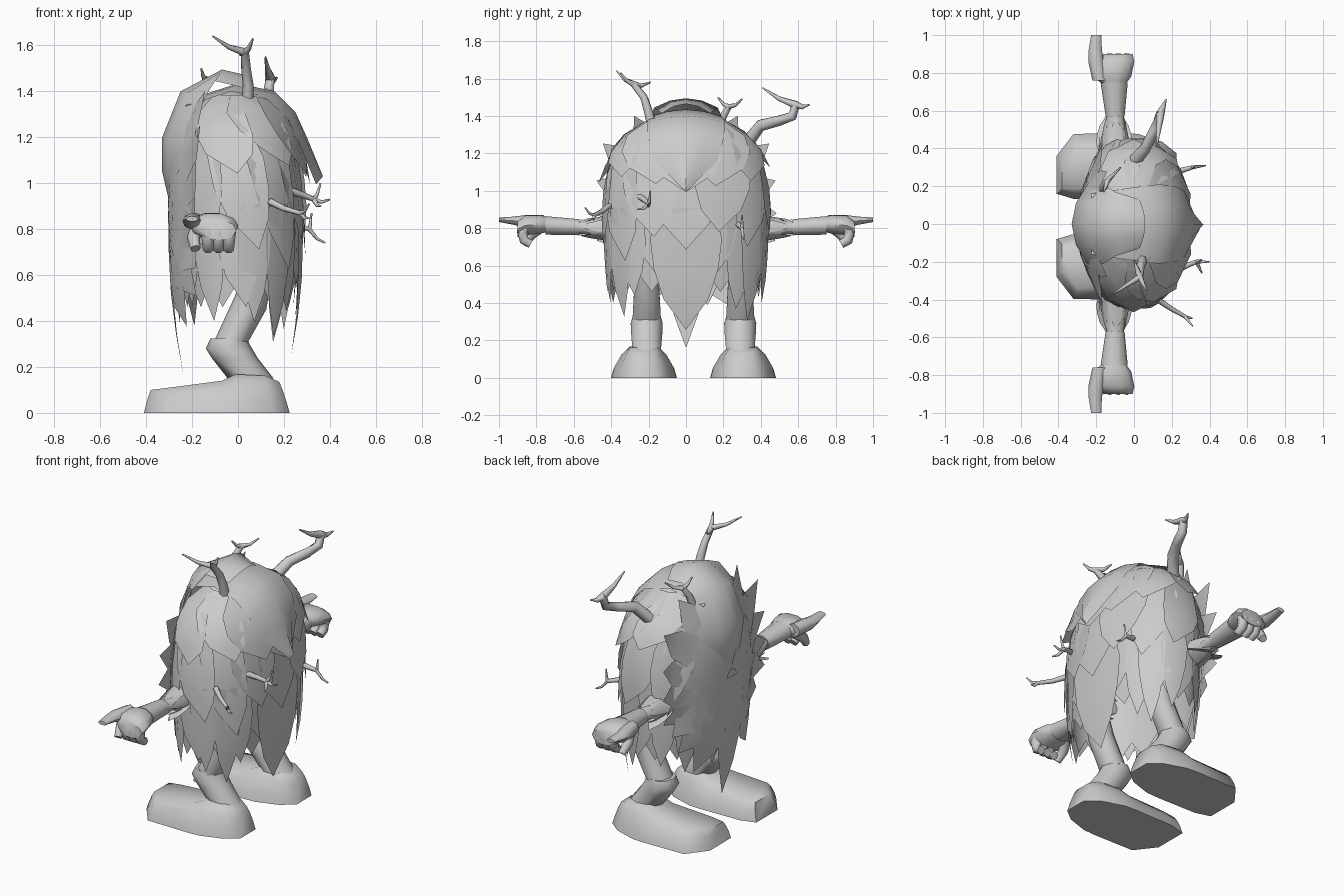
import bpy, bmesh, math, random
from mathutils import Vector

if "Cube" in bpy.data.objects:
    bpy.data.objects.remove(bpy.data.objects["Cube"])

random.seed(4)
gray = bpy.data.materials.new("plain gray")
gray.diffuse_color = (0.6, 0.6, 0.6, 1)
gray.use_nodes = True
gray.node_tree.nodes["Principled BSDF"].inputs["Base Color"].default_value = gray.diffuse_color


def finish(name, bm, closed=True, angle=55):
    if closed:
        bmesh.ops.recalc_face_normals(bm, faces=bm.faces)
    me = bpy.data.meshes.new(name)
    bm.to_mesh(me)
    bm.free()
    me.materials.append(gray)
    ob = bpy.data.objects.new(name, me)
    bpy.context.collection.objects.link(ob)
    bpy.ops.object.select_all(action='DESELECT')
    ob.select_set(True)
    bpy.context.view_layer.objects.active = ob
    bpy.ops.object.shade_smooth_by_angle(angle=math.radians(angle))
    return ob


def loft(bm, rings):
    rows = [[bm.verts.new(p) for p in r] for r in rings]
    n = len(rows[0])
    for a, b in zip(rows, rows[1:]):
        for i in range(n):
            bm.faces.new((a[i], a[(i + 1) % n], b[(i + 1) % n], b[i]))
    bm.faces.new(rows[0][::-1])
    bm.faces.new(rows[-1])


def tube(bm, pts, r0, r1, n=6):
    pts = [Vector(p) for p in pts]
    rings = []
    for i, p in enumerate(pts):
        d = (pts[min(i + 1, len(pts) - 1)] - pts[max(i - 1, 0)]).normalized()
        u = d.cross(Vector((0.9, 0.2, .3))).normalized()
        v = d.cross(u)
        r = r0 + (r1 - r0) * i / (len(pts) - 1)
        rings.append([p + r * (u * math.cos(k * math.tau / n) + v * math.sin(k * math.tau / n))
                      for k in range(n)])
    loft(bm, rings)


# Body half-depth and half-width by height
PROFILE = [(.15, .19, .34), (.4, .235, .39), (.6, .255, .41), (.9, .26, .42), (1.05, .255, .415),
           (1.2, .235, .375), (1.28, .21, .33), (1.36, .15, .24), (1.4, .09, .14), (1.425, .01, .01)]


def half(z):
    z = min(max(z, .15), 1.425)
    for (z0, a0, b0), (z1, a1, b1) in zip(PROFILE, PROFILE[1:]):
        if z <= z1:
            t = (z - z0) / (z1 - z0)
            return a0 + (a1 - a0) * t, b0 + (b1 - b0) * t


def skin(th, z, lift=0):
    a, b = half(z)
    c, s = math.cos(th), math.sin(th)
    return Vector(((a + lift) * math.copysign(abs(c) ** .85, c),
                   (b + lift) * math.copysign(abs(s) ** .92, s), z + lift * .3))


# Core body, open below with a ragged hem
bm = bmesh.new()
N = 28
rows = []
for z in (.5, .6, .9, 1.05, 1.2, 1.28, 1.36, 1.4, 1.425):
    rows.append([bm.verts.new(skin(i * math.tau / N, z if z > .5 else (.46, .57)[i % 2]))
                 for i in range(N)])
for a, b in zip(rows, rows[1:]):
    for i in range(N):
        bm.faces.new((a[i], a[(i + 1) % N], b[(i + 1) % N], b[i]))
bm.faces.new(rows[-1])
finish("body", bm, False)


def leaf(bm, f, widths=(.75, 1, .9, .62)):
    """Pointed lock of hair; f(t, u) maps length t and side u to a point."""
    grid = [[bm.verts.new(f(k / len(widths), u * w)) for u in (-1, 0, 1)]
            for k, w in enumerate(widths)]
    tip = bm.verts.new(f(1, 0))
    for a, b in zip(grid, grid[1:]):
        for i in (0, 1):
            bm.faces.new((a[i], b[i], b[i + 1], a[i + 1]))
    for i in (0, 1):
        bm.faces.new((grid[-1][i], tip, grid[-1][i + 1]))


# Hanging hair rows: name, count, top, tip, lift, jitter, backward sweep
for name, n, top, low, lift, jit, swp in (("hair_lower", 15, .98, .42, .012, .07, .2),
                                          ("hair_middle", 11, 1.24, .68, .03, .1, .4),
                                          ("hair_upper", 9, 1.38, 1.04, .04, .07, .6)):
    bm = bmesh.new()
    for i in range(n):
        th0 = math.remainder(i * math.tau / n, math.tau)
        if math.cos(th0) < -.75 and n < 15:
            continue
        end = low + random.uniform(-jit, jit)
        if n == 15 and .3 < abs(th0) < .7:
            end = .54
        sweep = -swp * math.sin(th0)
        hw = .72 * math.tau / n
        off = random.uniform(0, .015)
        leaf(bm, lambda t, u: skin(th0 + u * hw + sweep * t, top + (end - top) * t,
                                   lift * (.2 + t) + off))
    finish(name, bm, False)

# Long tail locks at the back and flanks
bm = bmesh.new()
for th0, end in ((0, .25), (-.95, .32), (.95, .3), (1.35, .39), (-1.35, .39)):
    hw = .42 if th0 == 0 else .24
    leaf(bm, lambda t, u: skin(th0 + u * hw, .9 + (end - .9) * t, .025))
finish("back_locks", bm, False)


# Face fan: locks radiating from the face, tips past the silhouette
def fan_point(a, r, w):
    y = r * math.sin(a) + w * math.cos(a)
    z = .88 + r * math.cos(a) - w * math.sin(a)
    ax, ay = half(z)
    return Vector((-max(ax, .18) * math.sqrt(max(.3, 1 - (y / ay) ** 2)) - .045, y, z))


bm = bmesh.new()
for deg, length in ((28, .59), (50, .58), (70, .51), (90, .485), (107, .5), (122, .47),
                    (138, .5), (154, .56)):
    for s in (-1, 1):
        a = math.radians(deg) * s
        leaf(bm, lambda t, u: fan_point(a, .04 + (length - .04) * t, u * (.045 + .075 * t)),
             (.8, 1, 1.1, .8))
leaf(bm, lambda t, u: fan_point(math.pi, .72 * t, u * .12), (.7, 1, .9, .55))
finish("face_fan", bm, False)

# Pointed locks behind the arms, spreading down and outward
bm = bmesh.new()
for s in (-1, 1):
    for x in (-.15, -.06):
        leaf(bm, lambda t, u: Vector((x + u * .05, s * (.38 + .19 * t), .8 - .07 * t)))
finish("armpit_locks", bm, False)


# Hood over the brow and cap lock down the back
def strip(name, prof, widths, droop):
    bm = bmesh.new()
    rows = []
    for (x, z), w in zip(prof, widths):
        rows.append([bm.verts.new((x + (.09 * u * u if x < -.2 else -.03 * u * u), u * w,
                                   z - droop * u * u)) for u in (-1, -.5, 0, .5, 1)])
    for a, b in zip(rows, rows[1:]):
        for i in range(4):
            bm.faces.new((a[i], a[i + 1], b[i + 1], b[i]))
    finish(name, bm, False)


strip("hood", [(-.3, .92), (-.33, 1.05), (-.33, 1.2), (-.25, 1.4), (-.07, 1.495), (.06, 1.465)],
      [.04, .15, .22, .21, .17, .13], .05)
strip("crown_lock", [(-.2, 1.37), (0, 1.435), (.16, 1.4), (.25, 1.31), (.3, 1.2), (.37, 1.03)],
      [.16, .19, .21, .2, .17, .002], .035)

# Antlers and twigs: trunk path, tips, base radius
TWIGS = [
    ("front_antler", [(.04, -.18, 1.34), (.045, -.2, 1.42), (.035, -.225, 1.5), (.03, -.28, 1.57)],
     [(-.11, -.37, 1.64), (.065, -.35, 1.63), (.0, -.19, 1.58)], .028),
    ("side_antler", [(0, .33, 1.26), (.06, .4, 1.35), (.11, .5, 1.375), (.135, .57, 1.4),
                     (.14, .585, 1.46)],
     [(.17, .66, 1.46), (.12, .41, 1.55)], .035),
    ("brow_twig", [(-.17, .17, 1.32), (-.16, .2, 1.4), (-.14, .23, 1.45)],
     [(-.16, .17, 1.5), (-.07, .3, 1.49)], .024),
    ("back_twig", [(.22, -.25, .97), (.28, -.22, .95), (.33, -.2, .93)],
     [(.4, -.2, .93), (.36, -.19, 1.0), (.36, -.26, .9)], .018),
    ("hip_twig", [(.14, -.41, .92), (.2, -.45, .89), (.27, -.49, .87)],
     [(.31, -.54, .91), (.31, -.5, .85)], .016),
    ("small_twig", [(.24, .28, .82), (.31, .3, .8)], [(.38, .31, .74), (.32, .3, .87)], .016)]
for name, path, tips, r in TWIGS:
    bm = bmesh.new()
    tube(bm, path, r, r * .65)
    for t in tips:
        p, q = Vector(path[-1]), Vector(t)
        tube(bm, [p, p.lerp(q, .5) - Vector((0, 0, .012)), q], r * .65, .004, 6)
    finish(name, bm, True, 70)


# Arms: ring sections are (y, x, z, half x, half z)
def limb(bm, secs, s, n=10):
    loft(bm, [[(x + rx * math.cos(k * math.tau / n), s * y, z + rz * math.sin(k * math.tau / n))
               for k in range(n)] for y, x, z, rx, rz in secs])


for s, side in ((1, "left"), (-1, "right")):
    bm = bmesh.new()
    limb(bm, [(.34, -.1, .8, .07, .05), (.58, -.1, .805, .045, .036)], s)
    limb(bm, [(.57, -.1, .805, .05, .045), (.75, -.105, .815, .072, .052)], s)
    finish(side + "_arm", bm)
    bm = bmesh.new()
    for y in (.42, .45):  # ragged sleeve
        for k in range(5):
            a0 = k * math.tau / 5 + y * 20
            leaf(bm, lambda t, u: Vector((-.1 + (.09 - .04 * t) * math.cos(a0 + u * .6),
                                          s * (y - .08 + .2 * t),
                                          .8 + (.075 - .03 * t) * math.sin(a0 + u * .6))))
    finish(side + "_sleeve", bm, False)
    # Hand with pointing finger, curled fingers and thumb
    bm = bmesh.new()
    limb(bm, [(.74, -.105, .82, .06, .042), (.78, -.115, .82, .1, .052),
              (.86, -.105, .815, .107, .055), (.9, -.085, .795, .078, .045)], s)
    limb(bm, [(.76, -.18, .83, .04, .04), (.86, -.2, .835, .042, .035),
              (.92, -.205, .84, .035, .022), (1.0, -.2, .845, .027, .012)], s, 8)
    for x in (-.13, -.085, -.04):
        tube(bm, [(x, s * .855, .82), (x, s * .875, .78), (x, s * .865, .735), (x, s * .83, .715)],
             .034, .024, 8)
    tube(bm, [(-.17, s * .78, .81), (-.195, s * .83, .765), (-.185, s * .87, .715)], .035, .022, 8)
    finish(side + "_hand", bm)

    # Leg and baggy ankle: (z, x, half x, half y, tilt)
    c = .04 + s * .25
    bm = bmesh.new()
    for secs in ([(.66, .1, .06, .07, 0), (.48, .055, .068, .07, -.03), (.31, -.03, .075, .08, 0)],
                 [(.325, -.04, .08, .08, 0), (.29, -.045, .095, .09, .01),
                  (.24, -.015, .1, .088, .0), (.15, .055, .1, .08, 0)]):
        loft(bm, [[(x + rx * math.cos(k * math.tau / 10), c + ry * math.sin(k * math.tau / 10),
                    z + tilt * math.cos(k * math.tau / 10)) for k in range(10)]
                  for z, x, rx, ry, tilt in secs])
    finish(side + "_leg", bm)

    # Foot: (bottom x, top x, top z, half width below, half width above, inward shift)
    bm = bmesh.new()
    c = .04 + s * .265
    rings = []
    for xb, xt, zt, wb, wt, sh in ((-.41, -.38, .1, .1, .07, .045), (-.32, -.3, .11, .172, .115, 0),
                                   (-.06, -.07, .14, .176, .085, 0), (.02, -.01, .168, .172, .075, 0),
                                   (.15, .12, .162, .13, .07, 0), (.225, .18, .135, .07, .05, 0)):
        m = c - s * sh
        side_pts = [(xb, wb, 0), (xb * .7 + xt * .3, wb * .85 + wt * .15, zt * .35),
                    (xb * .3 + xt * .7, wb * .45 + wt * .55, zt * .75), (xt, wt, zt)]
        rings.append([(x, m + w, z) for x, w, z in side_pts] +
                     [(x, m - w, z) for x, w, z in side_pts[::-1]])
    loft(bm, rings)
    finish(side + "_foot", bm)
